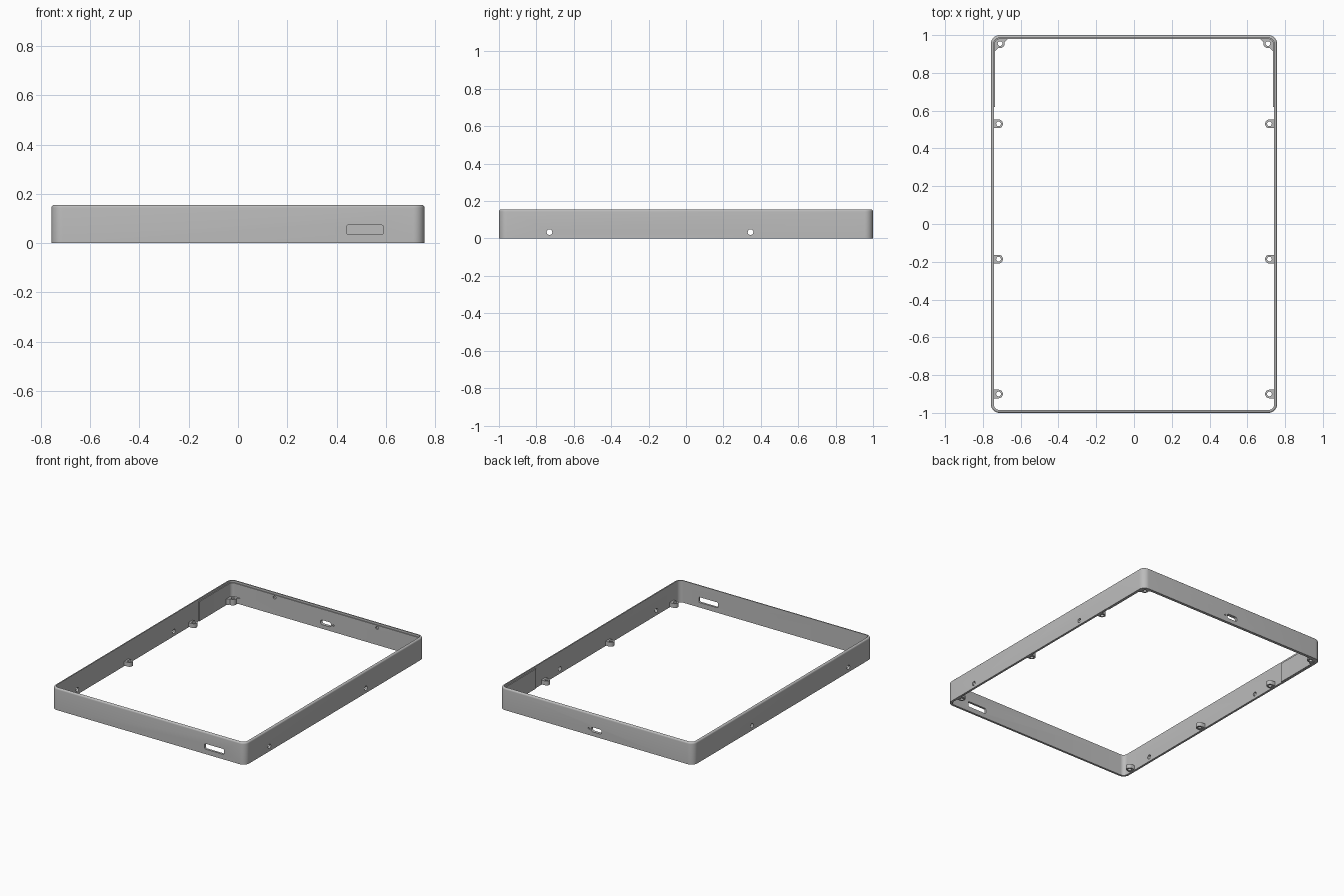
import bpy, bmesh, math
from mathutils import Matrix, Vector

cube = bpy.data.objects.get("Cube")
if cube:
    bpy.data.objects.remove(cube, do_unlink=True)

HX, HY, H = 0.757, 1.0, 0.155      # outer half sizes and height
WALL, R = 0.015, 0.045             # wall thickness and corner radius
LINER = 0.006

grey = bpy.data.materials.new("grey plastic")
grey.use_nodes = True
grey.diffuse_color = (0.5, 0.5, 0.5, 1)
grey.node_tree.nodes["Principled BSDF"].inputs["Base Color"].default_value = (0.5, 0.5, 0.5, 1)


def arc(cx, cy, r, start, end, steps):
    angles = [math.radians(start + (end - start) * i / steps) for i in range(steps + 1)]
    return [(cx + r * math.cos(a), cy + r * math.sin(a)) for a in angles]


def rounded_rect(hx, hy, r, steps=8):
    points = []
    for k, (sx, sy) in enumerate([(1, 1), (-1, 1), (-1, -1), (1, -1)]):
        points += arc(sx * (hx - r), sy * (hy - r), r, 90 * k, 90 * k + 90, steps)
    return points


def circle(r, steps=20):
    return arc(0, 0, r, 0, 360 - 360 / steps, steps - 1)


def finish(name, bm):
    bmesh.ops.recalc_face_normals(bm, faces=bm.faces)
    mesh = bpy.data.meshes.new(name)
    bm.to_mesh(mesh)
    bm.free()
    mesh.materials.append(grey)
    obj = bpy.data.objects.new(name, mesh)
    bpy.context.collection.objects.link(obj)
    return obj


def add_prism(bm, points, z0, z1, matrix=Matrix()):
    low = [bm.verts.new(matrix @ Vector((x, y, z0))) for x, y in points]
    high = [bm.verts.new(matrix @ Vector((x, y, z1))) for x, y in points]
    bm.faces.new(low[::-1])
    bm.faces.new(high)
    for i in range(len(points)):
        j = (i + 1) % len(points)
        bm.faces.new((low[i], low[j], high[j], high[i]))


def activate(obj):
    bpy.ops.object.select_all(action='DESELECT')
    obj.select_set(True)
    bpy.context.view_layer.objects.active = obj


def cut(obj, cutter):
    activate(obj)
    mod = obj.modifiers.new("openings", 'BOOLEAN')
    mod.operation, mod.solver, mod.object = 'DIFFERENCE', 'EXACT', cutter
    bpy.ops.object.modifier_apply(modifier=mod.name)


def smooth(obj):
    activate(obj)
    bpy.ops.object.shade_smooth_by_angle(angle=math.radians(35))


# Frame wall: closed profile of (inset, height) swept round the rounded rectangle
fillet = 0.011
profile = [(0, 0)] + [(fillet + x, H - fillet + z) for x, z in arc(0, 0, fillet, 180, 90, 5)]
profile += [(WALL, H), (WALL, 0)]
bm = bmesh.new()
rings = [[bm.verts.new((x, y, z)) for x, y in rounded_rect(HX - d, HY - d, R - d)]
         for d, z in profile]
for k, ring in enumerate(rings):
    nxt = rings[(k + 1) % len(rings)]
    for i in range(len(ring)):
        j = (i + 1) % len(ring)
        bm.faces.new((ring[i], ring[j], nxt[j], nxt[i]))
frame = finish("frame_wall", bm)

# Liner: U-shaped step thickening the back end
def u_path(inset):
    hx, hy, r = HX - inset, HY - inset, R - inset
    path = [(hx, 0.62)] + arc(hx - r, hy - r, r, 0, 90, 8)
    return path + [(-x, y) for x, y in reversed(path)]

bm = bmesh.new()
add_prism(bm, u_path(WALL - 0.002) + u_path(WALL + LINER)[::-1], 0.001, 0.14)
liner = finish("back_liner", bm)

# Openings through the walls
along_x = Matrix(((0, 0, 1), (1, 0, 0), (0, 1, 0))).to_4x4()
along_y = Matrix(((1, 0, 0), (0, 0, 1), (0, 1, 0))).to_4x4()
bm = bmesh.new()
move = Matrix.Translation
add_prism(bm, rounded_rect(0.075, 0.019, 0.008, 4), -1.1, -0.9, move((0.515, 0, 0.054)) @ along_y)
add_prism(bm, rounded_rect(0.042, 0.016, 0.0155, 6), 0.9, 1.1, move((0, 0, 0.046)) @ along_y)
add_prism(bm, circle(0.006, 12), 0.9, 1.1, move((0.058, 0, 0.046)) @ along_y)
for y in (-0.73, 0.345):
    add_prism(bm, circle(0.015), -0.9, 0.9, move((0, y, 0.034)) @ along_x)
# shallow clip dimples in the liner
for x in (-0.4, 0.4):
    add_prism(bm, circle(0.011, 16), 0.95, HY - WALL + 0.003, move((x, 0, 0.122)) @ along_y)
openings = finish("opening_cutter", bm)
for part in (frame, liner):
    cut(part, openings)
    smooth(part)
bpy.data.objects.remove(openings, do_unlink=True)

# Screw tabs on the side walls and gussets in the back corners
inner = HX - WALL + 0.003
tab = [(inner, -0.023)] + arc(0.717, 0, 0.023, 270, 90, 10) + [(inner, 0.023)]
corner_x, corner_y = 0.709, 0.955
ix, iy, ir = HX - WALL + 0.002, HY - WALL + 0.002, R - WALL
gusset = [(ix, 0.9)] + arc(ix - ir, iy - ir, ir, 0, 90, 6) + [(0.655, iy), (0.668, 0.979)]
gusset += arc(corner_x, corner_y, 0.024, 160, 290, 8) + [(0.736, 0.915)]

for side, sx in (("left", 1), ("right", -1)):
    parts = [(f"{side}_tab_{n}", tab, 0, y, 0.717, y, 0.034)
             for n, y in (("front", -0.9), ("middle", -0.186), ("rear", 0.53))]
    parts.append((f"{side}_corner_gusset", gusset, 0, 0, corner_x, corner_y, 0.045))
    for name, outline, dx, dy, hole_x, hole_y, top in parts:
        bm = bmesh.new()
        add_prism(bm, [(sx * (x + dx), y + dy) for x, y in outline], 0.004, top)
        obj = finish(name, bm)
        bm = bmesh.new()
        add_prism(bm, circle(0.0125), -0.1, 0.1, move((sx * hole_x, hole_y, 0)))
        drill = finish("screw_hole_cutter", bm)
        cut(obj, drill)
        bpy.data.objects.remove(drill, do_unlink=True)
        smooth(obj)
